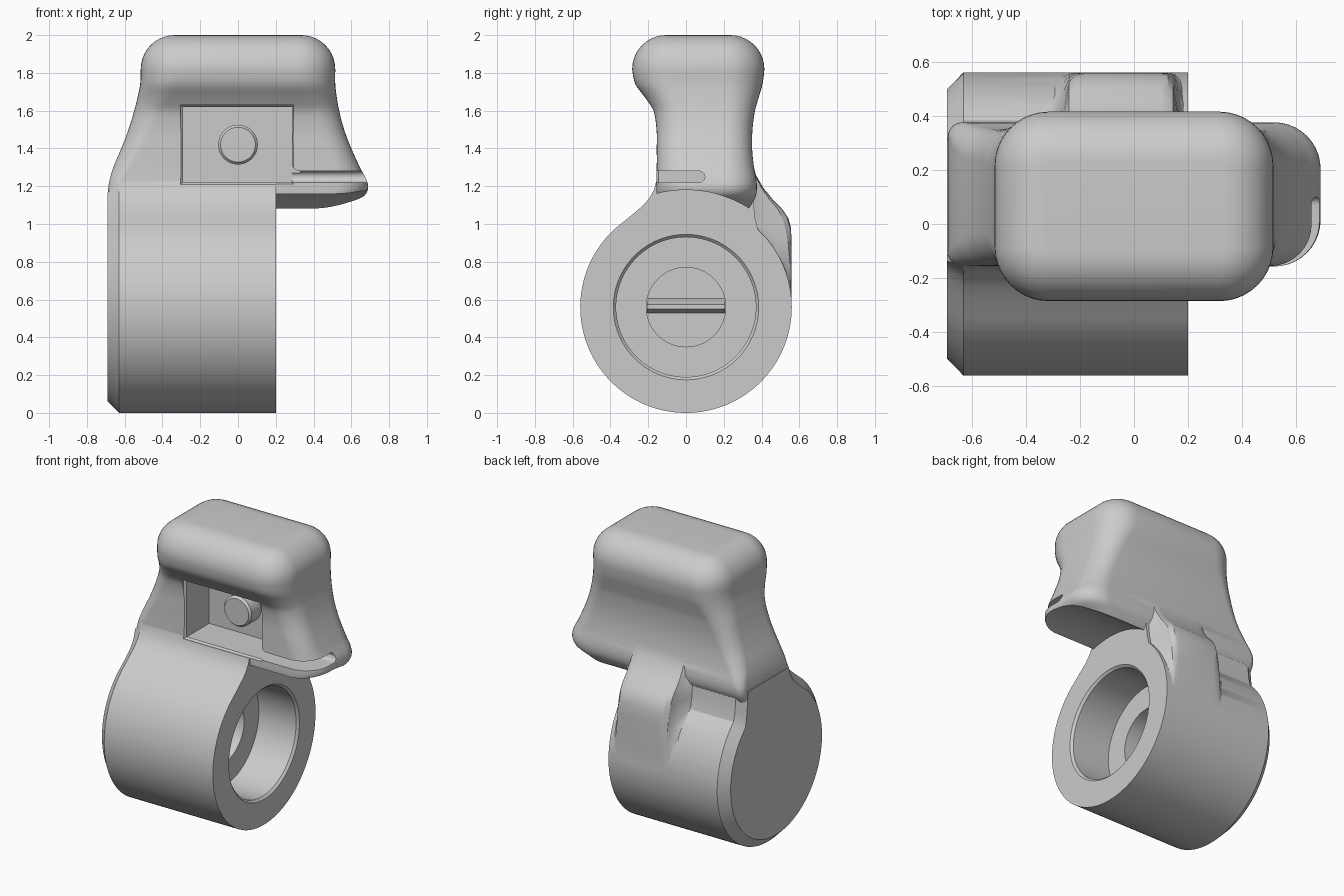
import bpy, bmesh, math
from mathutils import Vector

if "Cube" in bpy.data.objects:
    bpy.data.objects.remove(bpy.data.objects["Cube"])

def loft(name, rings):
    """Closed solid through equally sized rings of points."""
    bm = bmesh.new()
    loops = [[bm.verts.new(p) for p in r] for r in rings]
    n = len(loops[0])
    for a, b in zip(loops, loops[1:]):
        for i in range(n):
            bm.faces.new((a[i], a[(i + 1) % n], b[(i + 1) % n], b[i]))
    bm.faces.new(loops[0])
    bm.faces.new(loops[-1])
    bmesh.ops.recalc_face_normals(bm, faces=bm.faces)
    me = bpy.data.meshes.new(name)
    bm.to_mesh(me)
    bm.free()
    ob = bpy.data.objects.new(name, me)
    bpy.context.collection.objects.link(ob)
    return ob

def circle(r, y=0.0, z=0.0, n=96):
    return [(y + r * math.cos(math.tau * i / n), z + r * math.sin(math.tau * i / n)) for i in range(n)]

def along_x(name, sections):
    """Loft of (x, [(y, z)...]) sections."""
    return loft(name, [[(x, y, z) for y, z in prof] for x, prof in sections])

def along_y(name, sections):
    return loft(name, [[(x, y, z) for x, z in prof] for y, prof in sections])

def combine(target, tool, op):
    m = target.modifiers.new(op, 'BOOLEAN')
    m.operation, m.object, m.solver = op, tool, 'EXACT'
    bpy.context.view_layer.objects.active = target
    bpy.ops.object.modifier_apply(modifier=m.name)
    bpy.data.objects.remove(tool)

def rounded_rect(z, xl, xr, yf, yb, rl, rr, n=10):
    pts = []
    for cx, cy, r, a0 in ((xr - rr, yb - rr, rr, 0), (xl + rl, yb - rl, rl, 90),
                          (xl + rl, yf + rl, rl, 180), (xr - rr, yf + rr, rr, 270)):
        for i in range(n + 1):
            a = math.radians(a0 + 90 * i / n)
            pts.append((cx + r * math.cos(a), cy + r * math.sin(a), z))
    return pts

# Neck and head: sections z, left, right, front, back, left radius, right radius
KEYS = [Vector(k) for k in (
    (1.06, -.688, .52, -.13, .32, .05, .13), (1.10, -.688, .58, -.14, .345, .05, .15),
    (1.15, -.688, .67, -.155, .37, .05, .17), (1.21, -.684, .688, -.157, .375, .06, .17),
    (1.30, -.66, .645, -.155, .36, .09, .15), (1.40, -.618, .60, -.155, .35, .11, .14),
    (1.50, -.58, .562, -.156, .352, .12, .14), (1.60, -.55, .536, -.172, .365, .14, .15),
    (1.67, -.532, .523, -.217, .385, .17, .17), (1.74, -.518, .515, -.268, .405, .19, .19),
    (1.82, -.515, .515, -.285, .415, .2, .2))]
rings = [rounded_rect(.9, *KEYS[0][1:])]
for i in range(len(KEYS) - 1):
    p0, p1, p2, p3 = KEYS[max(i - 1, 0)], KEYS[i], KEYS[i + 1], KEYS[min(i + 2, len(KEYS) - 1)]
    for s in range(4):
        t = s / 4
        v = .5 * (2 * p1 + (p2 - p0) * t + (2 * p0 - 5 * p1 + 4 * p2 - p3) * t * t
                  + (3 * p1 - p0 - 3 * p2 + p3) * t ** 3)
        v[0] = p1[0] + (p2[0] - p1[0]) * t
        rings.append(rounded_rect(*v))
for i in range(11):
    a = math.pi / 2 * i / 10
    d = .18 * (1 - math.cos(a))
    rings.append(rounded_rect(1.82 + .18 * math.sin(a), -.515 + d, .515 - d, -.285 + d, .415 - d, .2 - d, .2 - d))
body = loft("pull_handle_body", rings)

# Clearance under the overhanging lip
combine(body, along_x("lip_clearance", [(.15, circle(.62, 0, .56)), (1, circle(.62, 0, .56))]), 'DIFFERENCE')

# Barrel with the webs that run up into the neck
prof = [(.56 * math.cos(a), .56 + .56 * math.sin(a))
        for a in (math.radians(47 - 281 * i / 90) for i in range(91))]
prof += [(-.275, 1.057), (-.23, 1.096), (-.195, 1.135), (-.17, 1.18), (-.154, 1.24),
         (.345, 1.24), (.357, 1.12), (.366, 1.03)]
small = [(y * .89, .56 + (z - .56) * .89) for y, z in prof]
combine(body, along_x("barrel", [(-.69, small), (-.63, prof), (.2, prof)]), 'UNION')

# Rear rib, fading into the barrel on both flanks
outer = [(.35, 1.34), (.37, 1.26), (.41, 1.19), (.46, 1.13), (.51, 1.08), (.542, 1.03), (.556, .98),
         (.559, .9), (.559, .8), (.559, .7), (.559, .58)]
def rib(t):
    out = []
    for y, z in outer:
        base = max(math.sqrt(max(.55 ** 2 - (z - .56) ** 2, 0)), .34)
        out.append((base + (y - base) * t, z))
    return out + [(.2, .58), (.2, 1.34)]
combine(body, along_x("rear_rib", [(x, rib(t)) for x, t in (
    (-.36, 0), (-.3, .12), (-.26, .45), (-.24, .85), (-.215, .97), (-.18, 1), (.1, 1),
    (.125, .97), (.145, .85), (.16, .45), (.18, .12), (.197, 0))]), 'UNION')

# Stepped bore in the right end
combine(body, along_x("bore", [(-.1, circle(.37, 0, .56)), (.185, circle(.37, 0, .56)),
                               (.201, circle(.386, 0, .56)), (.3, circle(.386, 0, .56))]), 'DIFFERENCE')
combine(body, along_x("inner_bore", [(-.45, circle(.21, 0, .56)), (0, circle(.21, 0, .56))]), 'DIFFERENCE')

# Front pocket with its side channel
arc = [(.33 - .05 * math.sin(a), 1.33 - .05 * math.cos(a)) for a in (math.pi / 2 * i / 8 for i in range(9))]
pocket = [(-.29, 1.22), (.285, 1.22), (.285, 1.62), (-.29, 1.62)]
wide = [(-.305, 1.21), (.295, 1.21), (.295, 1.63), (-.305, 1.63)]
combine(body, along_y("pocket", [(.1, pocket), (-.145, pocket), (-.158, wide), (-.4, wide)]), 'DIFFERENCE')
slot = [(-.4, 1.22)] + [(.07 + .03 * math.cos(a), 1.25 + .03 * math.sin(a))
                       for a in (math.pi * (i / 10 - .5) for i in range(11))] + [(-.4, 1.28)]
combine(body, along_x("channel", [(.2, slot), (.9, slot)]), 'DIFFERENCE')
fillet = [(.27, 1.27), (.27, 1.33)] + arc[::-1] + [(.33, 1.27)]
combine(body, along_y("channel_corner", [(.1, fillet), (-.4, fillet)]), 'DIFFERENCE')

# Round button in the pocket
button = along_y("pocket_button", [(.12, circle(.105, 0, 1.42, 48)), (.0, circle(.105, 0, 1.42, 48)),
                                   (-.015, circle(.092, 0, 1.42, 48))])

# Driving ridge at the bottom of the bore
ridge_prof = [(-.46, .525), (-.38, .55), (-.38, .575), (-.46, .61)]
ridge = loft("bore_ridge", [[(x, y, z) for x, z in ridge_prof] for y in (-.207, .207)])

for ob in (body, button, ridge):
    bpy.ops.object.select_all(action='DESELECT')
    ob.select_set(True)
    bpy.context.view_layer.objects.active = ob
    bpy.ops.object.shade_smooth_by_angle(angle=math.radians(28))
